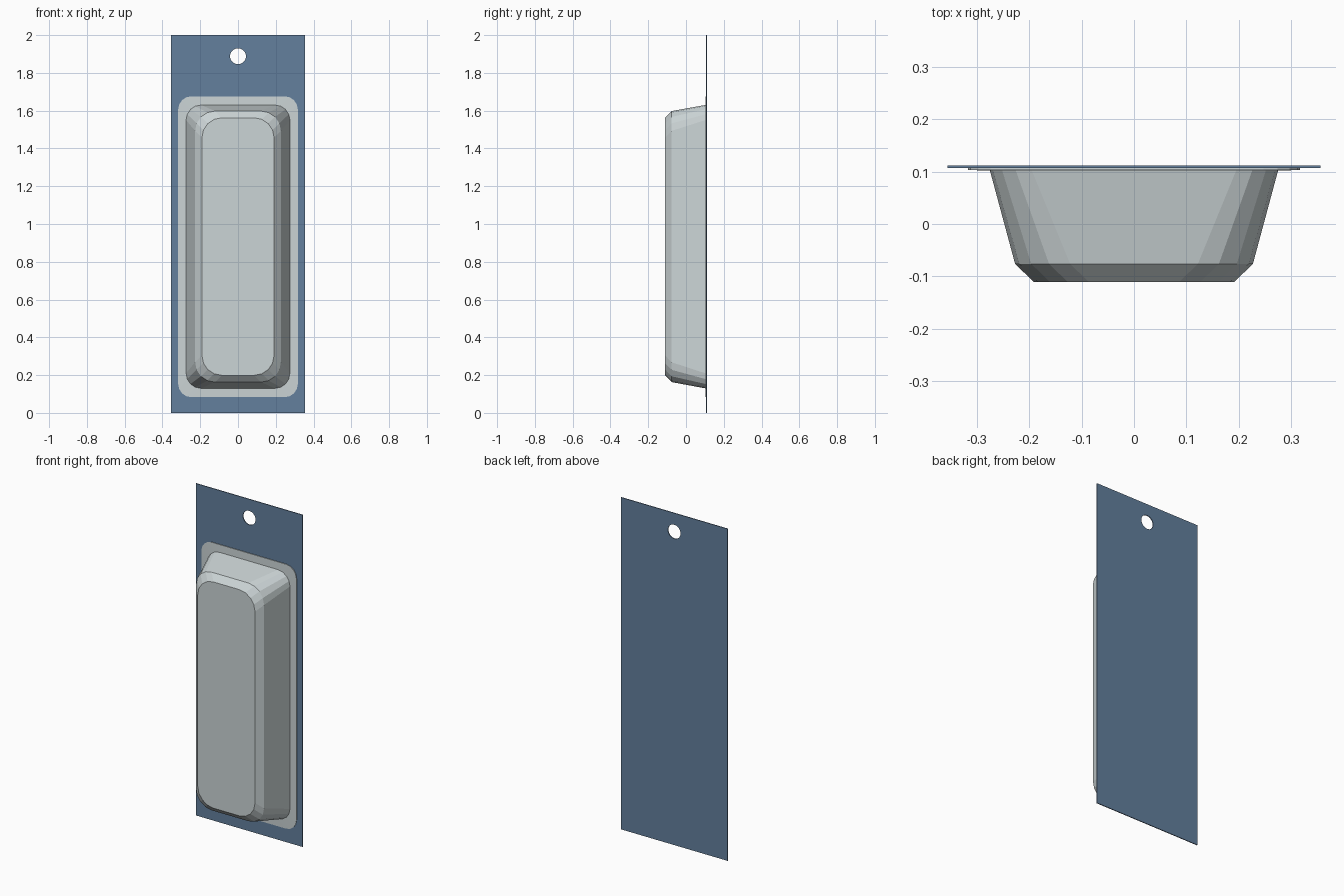
import bpy, bmesh, math

if "Cube" in bpy.data.objects:
    bpy.data.objects.remove(bpy.data.objects["Cube"])


def material(name, rgb):
    m = bpy.data.materials.new(name)
    m.diffuse_color = (*rgb, 1)
    m.use_nodes = True
    m.node_tree.nodes["Principled BSDF"].inputs["Base Color"].default_value = m.diffuse_color
    return m


blue = material("card blue", (0.125, 0.215, 0.34))
clear = material("pale plastic", (0.60, 0.66, 0.67))


def rounded_ring(bm, half_w, bottom, top, radius, y, segments=4):
    """Rounded rectangle of vertices in the plane at depth y."""
    ring = []
    corners = [(1, top - radius), (-1, top - radius), (-1, bottom + radius), (1, bottom + radius)]
    for i, (side, cz) in enumerate(corners):
        for s in range(segments + 1):
            a = math.pi / 2 * (i + s / segments)
            ring.append(bm.verts.new((side * (half_w - radius) + radius * math.cos(a),
                                      y, cz + radius * math.sin(a))))
    return ring


def loft(name, profile, mat):
    """Bridge a stack of rounded rectangles and cap the front."""
    bm = bmesh.new()
    rings = [rounded_ring(bm, *p) for p in profile]
    for a, b in zip(rings, rings[1:]):
        for i in range(len(a)):
            j = (i + 1) % len(a)
            bm.faces.new((a[i], a[j], b[j], b[i]))
    bm.faces.new(rings[-1])
    bm.faces.new(rings[0])
    bmesh.ops.recalc_face_normals(bm, faces=bm.faces)
    mesh = bpy.data.meshes.new(name)
    bm.to_mesh(mesh)
    bm.free()
    mesh.materials.append(mat)
    ob = bpy.data.objects.new(name, mesh)
    bpy.context.collection.objects.link(ob)
    return ob


# Backing card
bpy.ops.mesh.primitive_cube_add(size=1, location=(0, 0.1095, 1))
card = bpy.context.object
card.name = "backing_card"
card.scale = (0.712, 0.005, 2)
bpy.ops.object.transform_apply(location=False, rotation=False, scale=True)
card.data.materials.append(blue)

# Round hanging hole
bpy.ops.mesh.primitive_cylinder_add(vertices=32, radius=0.042, depth=0.1,
                                    location=(0, 0.1095, 1.888), rotation=(math.pi / 2, 0, 0))
cutter = bpy.context.object
cutter.name = "hang_hole_cutter"
cutter.hide_render = True
cutter.hide_viewport = True
cut = card.modifiers.new("hang hole", "BOOLEAN")
cut.operation = "DIFFERENCE"
cut.solver = "EXACT"
cut.object = cutter

# Blister: flange, tapered walls, chamfer and front panel
# (half width, bottom, top, corner radius, y)
loft("blister_shell", [
    (0.317, 0.083, 1.676, 0.07, 0.107),
    (0.317, 0.083, 1.676, 0.07, 0.103),
    (0.275, 0.13, 1.63, 0.08, 0.102),
    (0.227, 0.163, 1.598, 0.105, -0.076),
    (0.191, 0.199, 1.562, 0.105, -0.111),
], clear)
